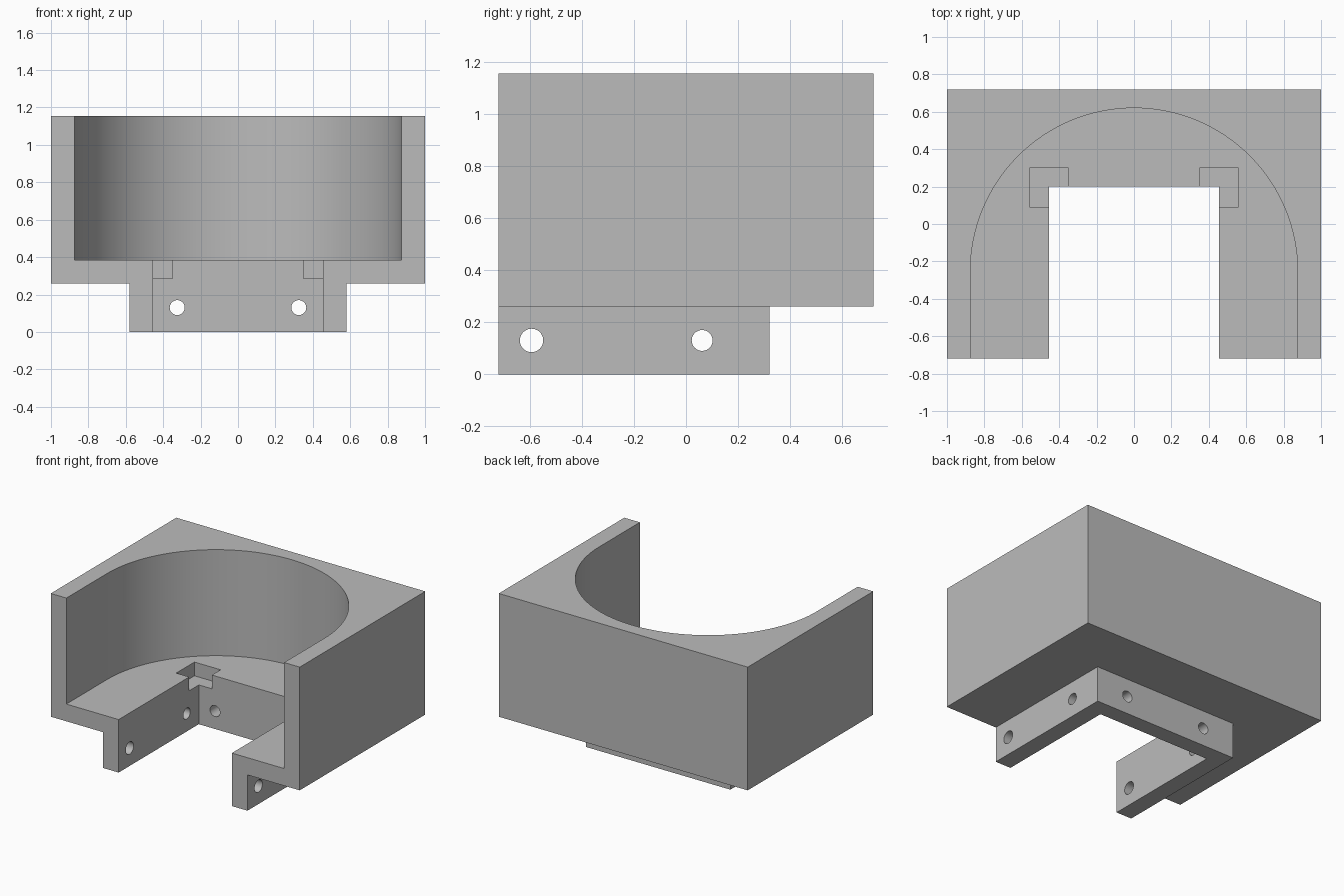
import bpy, bmesh, math
from mathutils import Matrix

default = bpy.data.objects.get("Cube")
if default:
    bpy.data.objects.remove(default, do_unlink=True)

grey = bpy.data.materials.new("plain grey")
grey.use_nodes = True
GREY = (0.5, 0.5, 0.5, 1)
grey.diffuse_color = GREY
grey.node_tree.nodes["Principled BSDF"].inputs["Base Color"].default_value = GREY


def prism(name, outline, z0, z1):
    """Extrude a flat outline from z0 up to z1."""
    bm = bmesh.new()
    base = bm.faces.new([bm.verts.new((x, y, z0)) for x, y in outline])
    top = bmesh.ops.extrude_face_region(bm, geom=[base])["geom"]
    bmesh.ops.translate(bm, vec=(0, 0, z1 - z0),
                        verts=[v for v in top if isinstance(v, bmesh.types.BMVert)])
    bmesh.ops.recalc_face_normals(bm, faces=bm.faces)
    mesh = bpy.data.meshes.new(name)
    bm.to_mesh(mesh)
    bm.free()
    mesh.materials.append(grey)
    obj = bpy.data.objects.new(name, mesh)
    bpy.context.collection.objects.link(obj)
    return obj


def box(name, x0, x1, y0, y1, z0, z1):
    return prism(name, [(x0, y0), (x1, y0), (x1, y1), (x0, y1)], z0, z1)


def drill(name, radius, length, rotation, location):
    ring = [(radius * math.cos(a), radius * math.sin(a))
            for a in (math.tau * i / 40 for i in range(40))]
    obj = prism(name, ring, -length / 2, length / 2)
    obj.data.transform(Matrix.Translation(location) @ rotation)
    return obj


def combine(target, tool, operation):
    """Apply a boolean and discard the helper shape."""
    tool.hide_render = True
    mod = target.modifiers.new(tool.name, "BOOLEAN")
    mod.operation = operation
    mod.solver = "EXACT"
    mod.object = tool
    bpy.context.view_layer.objects.active = target
    bpy.ops.object.modifier_apply(modifier=mod.name)
    bpy.data.objects.remove(tool, do_unlink=True)


# Main block with the narrower mounting skirt below it
W, D, H = 1.0, 0.72, 1.155
FLOOR, UNDER = 0.385, 0.26
holder = box("holder_body", -W, W, -D, D, UNDER, H)
combine(holder, box("skirt", -0.58, 0.58, -D, 0.32, 0, UNDER + 0.06), "UNION")

# Round-backed pocket, open at the front and top
R, CY = 0.875, -0.255
arc = [(R * math.cos(a), CY + R * math.sin(a))
       for a in (math.pi * i / 64 for i in range(65))]
pocket = [(-R, -1), (R, -1)] + arc
combine(holder, prism("pocket", pocket, FLOOR, H + 0.2), "DIFFERENCE")

# Slot through floor and skirt
combine(holder, box("slot", -0.455, 0.455, -1, 0.2, -0.2, FLOOR + 0.1), "DIFFERENCE")

# Corner notches and rear screw holes, mirrored
along_y = Matrix.Rotation(math.pi / 2, 4, "X")
along_x = Matrix.Rotation(math.pi / 2, 4, "Y")
for side in (-1, 1):
    x0, x1 = sorted((side * 0.35, side * 0.56))
    combine(holder, box("notch", x0, x1, 0.09, 0.3, 0.285, FLOOR + 0.1), "DIFFERENCE")
    combine(holder, drill("rear_hole", 0.04, 0.5, along_y, (side * 0.325, 0.26, 0.13)),
            "DIFFERENCE")

# Side screw holes through both skirt walls
for y, radius in ((-0.593, 0.045), (0.062, 0.04)):
    combine(holder, drill("side_hole", radius, 1.6, along_x, (0, y, 0.13)), "DIFFERENCE")

# Smooth the curved walls, keep the corners crisp
bpy.ops.object.select_all(action="DESELECT")
holder.select_set(True)
bpy.context.view_layer.objects.active = holder
bpy.ops.object.shade_smooth_by_angle(angle=math.radians(30))
